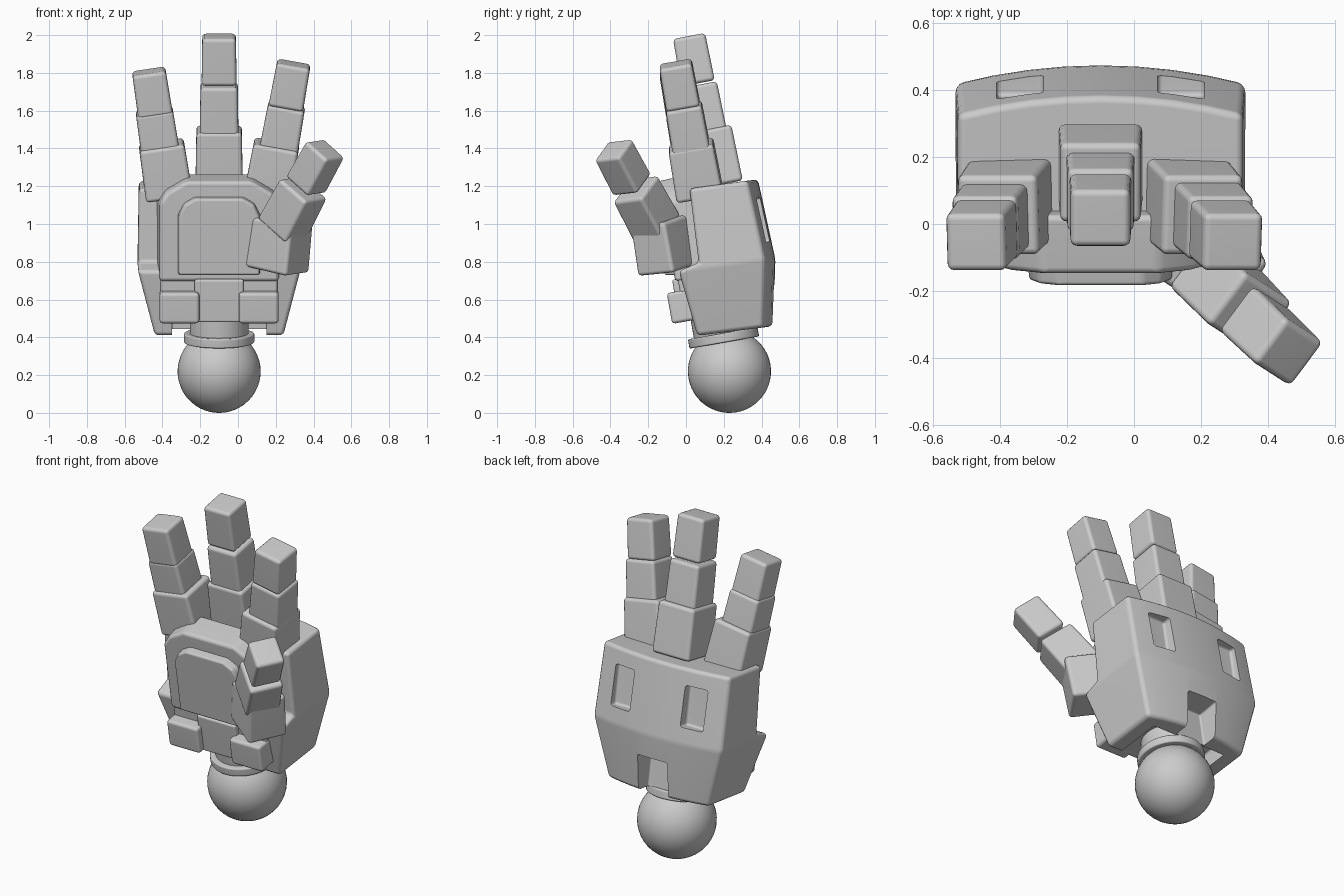
import bpy, bmesh, math
from mathutils import Matrix, Vector

cube = bpy.data.objects.get("Cube")
if cube:
    bpy.data.objects.remove(cube, do_unlink=True)

grey = bpy.data.materials.new("plain grey")
grey.use_nodes = True
grey.diffuse_color = (0.6, 0.6, 0.6, 1)
grey.node_tree.nodes["Principled BSDF"].inputs["Base Color"].default_value = (0.6, 0.6, 0.6, 1)

# Hand frame: origin at the wrist ball, leaning toward the palm side
HAND = Matrix.Translation((-0.1, 0.23, 0.22)) @ Matrix.Rotation(math.radians(10), 4, 'X')


def finish(name, bm, matrix, bevel=0.0, cutters=()):
    """Bevel the hard edges, apply cuts, shade and place the part."""
    bmesh.ops.recalc_face_normals(bm, faces=bm.faces)
    if bevel:
        hard = [e for e in bm.edges if e.calc_face_angle(0) > math.radians(28)]
        bmesh.ops.bevel(bm, geom=hard, offset=bevel, segments=3, profile=0.5,
                        affect='EDGES', clamp_overlap=True)
    mesh = bpy.data.meshes.new(name)
    bm.to_mesh(mesh)
    bm.free()
    obj = bpy.data.objects.new(name, mesh)
    bpy.context.collection.objects.link(obj)
    obj.matrix_world = matrix
    mesh.materials.append(grey)
    bpy.ops.object.select_all(action='DESELECT')
    bpy.context.view_layer.objects.active = obj
    obj.select_set(True)
    for c in cutters:
        mod = obj.modifiers.new("cut", 'BOOLEAN')
        mod.operation, mod.object, mod.solver = 'DIFFERENCE', c, 'EXACT'
        bpy.ops.object.modifier_apply(modifier=mod.name)
    bpy.ops.object.shade_smooth_by_angle(angle=math.radians(35))
    mod = obj.modifiers.new("flat faces", 'WEIGHTED_NORMAL')
    mod.keep_sharp = True
    return obj


def loft(name, rings, bevel, matrix=HAND, cutters=()):
    """Skin a row of closed rings and cap both ends."""
    bm = bmesh.new()
    rows = [[bm.verts.new(p) for p in ring] for ring in rings]
    n = len(rows[0])
    for a, b in zip(rows, rows[1:]):
        for i in range(n):
            j = (i + 1) % n
            bm.faces.new((a[i], a[j], b[j], b[i]))
    bm.faces.new(rows[0])
    bm.faces.new(rows[-1])
    return finish(name, bm, matrix, bevel, cutters)


def plate(name, outline, front, back, bevel, inset=1.0):
    """Extrude a half outline, mirrored left to right, from back to front."""
    pts = outline + [(-x, z) for x, z in reversed(outline)]
    mid = sum(z for x, z in pts) / len(pts)
    rings = [[(x, back, z) for x, z in pts],
             [(x * inset, front, mid + (z - mid) * inset) for x, z in pts]]
    return loft(name, rings, bevel)


def block(name, size, matrix, bevel=0.02, taper=1.0):
    x, y, z = (s / 2 for s in size)
    rings = [[(sx * x * t, sy * y * t, h) for sx, sy in ((-1, -1), (1, -1), (1, 1), (-1, 1))]
             for h, t in ((-z, 1.0), (z, taper))]
    return loft(name, rings, bevel, matrix)


def span(name, lo, hi, bevel=0.0):
    """Block between two corners in the hand frame."""
    lo, hi = Vector(lo), Vector(hi)
    return block(name, hi - lo, HAND @ Matrix.Translation((lo + hi) / 2), bevel)


def aim(centre, axis, depth_hint):
    """Frame with z along the axis and y near the hint."""
    z = Vector(axis).normalized()
    x = Vector(depth_hint).cross(z).normalized()
    m = Matrix((x, z.cross(x), z)).transposed().to_4x4()
    return Matrix.Translation(centre) @ m


def lathe(name, radius, low, high, bevel):
    bm = bmesh.new()
    bmesh.ops.create_cone(bm, cap_ends=True, segments=48, radius1=radius, radius2=radius,
                          depth=high - low,
                          matrix=Matrix.Translation((0, 0, (low + high) / 2)))
    return finish(name, bm, HAND, bevel)


# Wrist ball, collar and neck
bm = bmesh.new()
bmesh.ops.create_uvsphere(bm, u_segments=48, v_segments=24, radius=0.22)
finish("wrist_ball", bm, HAND)
lathe("wrist_collar", 0.187, 0.155, 0.205, 0.008)
lathe("wrist_neck", 0.155, 0.1, 0.4, 0.0)

# Cutters for the shell: two back slots, wrist notch and wrist cavity
cutters = [span("left_slot_cutter", (0.17, 0.265, 0.64), (0.31, 0.5, 0.88), 0.015),
           span("right_slot_cutter", (-0.31, 0.265, 0.64), (-0.17, 0.5, 0.88), 0.015),
           span("notch_cutter", (-0.1, 0.17, 0.1), (0.1, 0.5, 0.41), 0.01),
           span("cavity_cutter", (-0.25, -0.4, 0.1), (0.25, 0.16, 0.3), 0.01)]


# Back shell: curved back, straight sides, stepped front
def shell_ring(low_front, low_back, half, front, back):
    arc = [(half * t, back - 0.055 * t * t) for t in (1, 0.75, 0.5, 0.25, 0, -0.25, -0.5, -0.75, -1)]
    ring = [(half, front)] + arc + [(-half, front)]
    return [(x, y, low_front + (low_back - low_front) * (y - front) / (back - front))
            for x, y in ring]


loft("back_shell", [shell_ring(0.215, 0.195, 0.34, -0.134, 0.27),
                    shell_ring(0.57, 0.53, 0.43, -0.172, 0.34),
                    shell_ring(0.595, 0.56, 0.432, -0.06, 0.342),
                    shell_ring(0.99, 0.975, 0.425, -0.04, 0.325)], 0.022, HAND, cutters)
for c in cutters:
    bpy.data.objects.remove(c, do_unlink=True)

# Palm plates
plate("palm_plate", [(0.33, 0.5), (0.33, 0.94), (0.29, 1.0), (0.18, 1.065)], -0.2, -0.02, 0.02, 0.95)
plate("palm_pad", [(0.22, 0.55), (0.22, 0.88), (0.19, 0.94), (0.13, 0.975)], -0.25, -0.17, 0.012, 0.96)
plate("palm_heel", [(0.27, 0.3), (0.31, 0.4), (0.31, 0.54)], -0.185, 0.0, 0.015)
span("heel_bridge", (-0.13, -0.215, 0.3), (0.13, -0.1, 0.53), 0.012)
for side, s in (("left", 1), ("right", -1)):
    span(side + "_heel_pad", (s * 0.21 - 0.105, -0.255, 0.3), (s * 0.21 + 0.105, -0.1, 0.465), 0.018)

# Fingers: base, middle and tip blocks
BACK = (0, 1, 0)
SIZES = {"base": (0.25, 0.25, 0.28), "middle": (0.205, 0.2, 0.26), "tip": (0.185, 0.18, 0.235)}
FINGERS = {
    "centre": ((0, -0.19, 1), [(-0.1, 0.15, 1.355), (-0.1, 0.095, 1.6), (-0.1, 0.04, 1.87)]),
    "left": ((0.18, -0.18, 1), [(0.18, 0.05, 1.285), (0.235, 0.01, 1.5), (0.275, -0.035, 1.735)]),
    "right": ((-0.15, -0.18, 1), [(-0.385, 0.05, 1.285), (-0.425, 0.01, 1.475), (-0.455, -0.035, 1.695)]),
}
for finger, (axis, centres) in FINGERS.items():
    for (joint, size), centre in zip(SIZES.items(), centres):
        stretch = 0.02 if finger == "centre" else 0.0
        block(f"{finger}_finger_{joint}", (size[0], size[1], size[2] + stretch),
              aim(centre, axis, BACK), 0.02, 0.96)

# Thumb, turned outward
HINT = (0.54, 0.84, 0)
block("thumb_base", (0.27, 0.23, 0.27), aim((0.22, -0.115, 0.89), (0.12, -0.18, 1), HINT), 0.02, 0.95)
block("thumb_middle", (0.22, 0.2, 0.27), aim((0.29, -0.21, 1.08), (0.45, -0.46, 0.85), HINT), 0.02, 0.96)
block("thumb_tip", (0.175, 0.17, 0.24), aim((0.41, -0.335, 1.3), (0.47, -0.45, 0.85), HINT), 0.02, 0.97)
